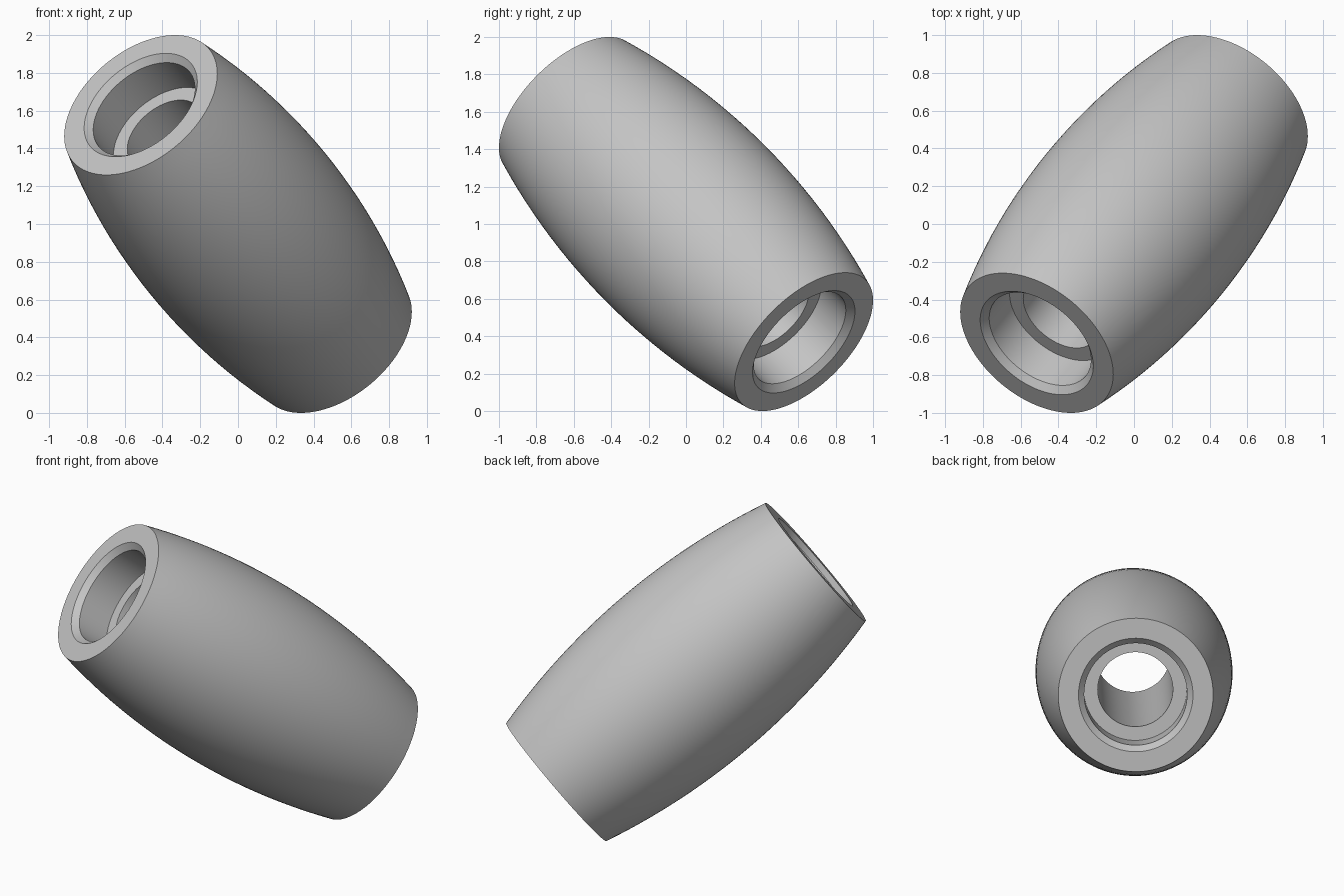
import bpy, bmesh, math
from mathutils import Vector, Matrix

cube = bpy.data.objects.get("Cube")
if cube:
    bpy.data.objects.remove(cube, do_unlink=True)

HALF = 1.029                  # half length along the axis
R_END, R_MID = 0.468, 0.595   # outer radius at the ends and the waist
R_BORE, R_HOLE = 0.311, 0.227
CHAMFER, DEPTH = 0.035, 0.25
ARC_STEPS, SIDES = 24, 96
AXIS = Vector((0.515, 0.63, -0.63))

grey = bpy.data.materials.new("plain grey")
grey.use_nodes = True
colour = (0.55, 0.55, 0.55, 1)
grey.diffuse_color = colour
grey.node_tree.nodes["Principled BSDF"].inputs["Base Color"].default_value = colour

# Bulging outer wall: a circular arc through the ends and the waist
rise = R_MID - R_END
arc_r = (HALF ** 2 + rise ** 2) / (2 * rise)
sweep = math.asin(HALF / arc_r)
outer = []
for i in range(ARC_STEPS + 1):
    a = sweep * (2 * i / ARC_STEPS - 1)
    outer.append((R_MID - arc_r * (1 - math.cos(a)), arc_r * math.sin(a)))

# Stepped bore with a chamfered mouth, mirrored to the other end
mouth = [(R_BORE + CHAMFER, HALF), (R_BORE, HALF - CHAMFER),
         (R_BORE, HALF - DEPTH), (R_HOLE, HALF - DEPTH)]
profile = outer + mouth + [(r, -z) for r, z in reversed(mouth)]

# Revolve the closed profile
bm = bmesh.new()
verts = [bm.verts.new((r, 0, z)) for r, z in profile]
edges = [bm.edges.new((v, verts[(i + 1) % len(verts)])) for i, v in enumerate(verts)]
bmesh.ops.spin(bm, geom=verts + edges, cent=(0, 0, 0), axis=(0, 0, 1),
               angle=math.tau, steps=SIDES, use_merge=True)
bmesh.ops.remove_doubles(bm, verts=bm.verts, dist=0.0001)
bmesh.ops.recalc_face_normals(bm, faces=bm.faces)

# Tilt along the diagonal axis
tilt = AXIS.to_track_quat('Z', 'Y').to_matrix().to_4x4()
bm.transform(Matrix.Translation((0, 0, 1)) @ tilt)

mesh = bpy.data.meshes.new("barrel_sleeve")
bm.to_mesh(mesh)
bm.free()
mesh.materials.append(grey)
sleeve = bpy.data.objects.new("barrel_sleeve", mesh)
bpy.context.collection.objects.link(sleeve)
bpy.ops.object.select_all(action='DESELECT')
sleeve.select_set(True)
bpy.context.view_layer.objects.active = sleeve
bpy.ops.object.shade_smooth_by_angle(angle=math.radians(30))
